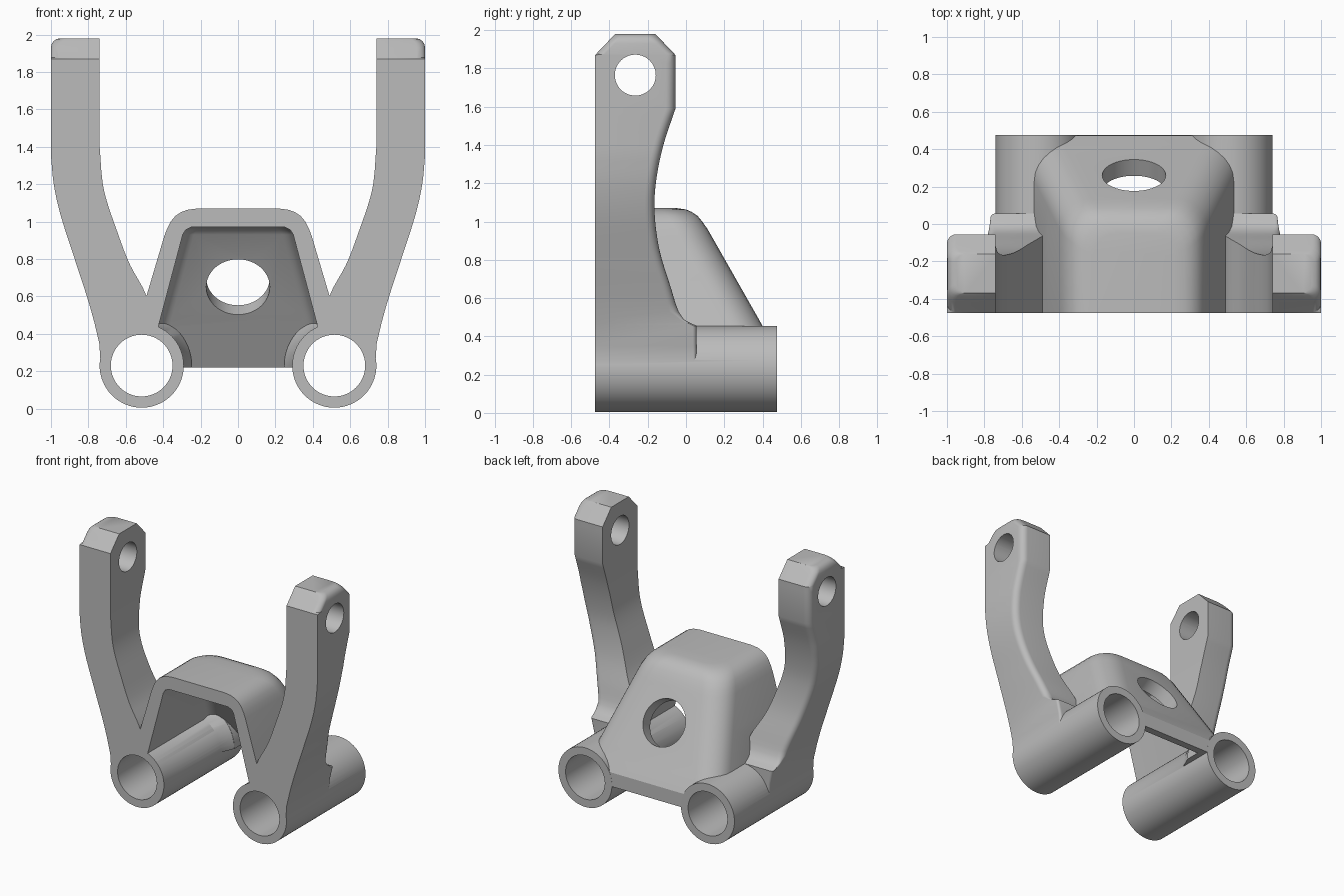
import bpy, bmesh, math
from mathutils import Vector

cube = bpy.data.objects.get("Cube")
if cube:
    bpy.data.objects.remove(cube, do_unlink=True)

grey = bpy.data.materials.new("plain grey")
grey.use_nodes = True
COLOUR = (0.5, 0.5, 0.5, 1)
grey.diffuse_color = COLOUR
grey.node_tree.nodes["Principled BSDF"].inputs["Base Color"].default_value = COLOUR

FRONT, BACK = -0.475, 0.475


def make_object(name, bm):
    bmesh.ops.remove_doubles(bm, verts=bm.verts, dist=1e-5)
    bmesh.ops.recalc_face_normals(bm, faces=bm.faces)
    mesh = bpy.data.meshes.new(name)
    bm.to_mesh(mesh)
    bm.free()
    mesh.materials.append(grey)
    obj = bpy.data.objects.new(name, mesh)
    bpy.context.collection.objects.link(obj)
    return obj


def section(z, x0, x1, y0, y1, radii, steps=6):
    """Rounded rectangle; radii go round from the (x0, y0) corner."""
    corners = [(x0, y0, 1, 1), (x1, y0, -1, 1), (x1, y1, -1, -1), (x0, y1, 1, -1)]
    ring = []
    for i, ((x, y, sx, sy), r) in enumerate(zip(corners, radii)):
        for k in range(steps + 1):
            a = math.pi * (1 + i / 2) + math.pi / 2 * k / steps
            ring.append((x + sx * r + r * math.cos(a), y + sy * r + r * math.sin(a), z))
    return ring


def loft(name, rings):
    bm = bmesh.new()
    rows = [[bm.verts.new(p) for p in ring] for ring in rings]
    for a, b in zip(rows, rows[1:]):
        for i in range(len(a)):
            j = (i + 1) % len(a)
            bm.faces.new((a[i], a[j], b[j], b[i]))
    bm.faces.new(rows[0])
    bm.faces.new(rows[-1])
    return make_object(name, bm)


def cylinder(name, centre, axis, r1, r2, depth, segments=64):
    bm = bmesh.new()
    bmesh.ops.create_cone(bm, cap_ends=True, segments=segments,
                          radius1=r1, radius2=r2, depth=depth)
    turn = Vector(axis).to_track_quat("Z", "Y").to_matrix()
    for v in bm.verts:
        v.co = turn @ v.co + Vector(centre)
    return make_object(name, bm)


def combine(target, other, operation):
    mod = target.modifiers.new("combine", "BOOLEAN")
    mod.operation, mod.object, mod.solver = operation, other, "EXACT"
    bpy.context.view_layer.objects.active = target
    bpy.ops.object.modifier_apply(modifier=mod.name)
    bpy.data.objects.remove(other, do_unlink=True)


def smooth(points, z):
    """Smooth curve through (z, value) points, constant past the ends."""
    if z <= points[0][0]:
        return points[0][1]
    if z >= points[-1][0]:
        return points[-1][1]

    def slope(i):
        a, b = points[max(i - 1, 0)], points[min(i + 1, len(points) - 1)]
        return (b[1] - a[1]) / (b[0] - a[0])
    i = max(k for k, p in enumerate(points) if p[0] <= z)
    (za, va), (zb, vb) = points[i], points[i + 1]
    h = zb - za
    t = (z - za) / h
    return (va * (1 + 2 * t) * (1 - t) ** 2 + vb * t * t * (3 - 2 * t)
            + h * slope(i) * t * (1 - t) ** 2 + h * slope(i + 1) * t * t * (t - 1))


# Sloped housing, hollow underneath and open at the front
def wall(z):
    return 0.49 + 0.297 * (0.6 - z)


def slope_y(z):
    return min(BACK, 0.4 + (0.455 - z) / 1.76)


levels = [(z, wall(z), slope_y(z), 0.17) for z in (0.22, 0.325, 0.455, 0.7, 0.92)]
levels += [(0.96, 0.38, 0.113, 0.165), (1.0, 0.36, 0.085, 0.16), (1.03, 0.335, 0.06, 0.155),
           (1.05, 0.305, 0.03, 0.15), (1.063, 0.27, 0.0, 0.14), (1.07, 0.215, -0.05, 0.12)]
bracket = loft("bracket", [section(z, -w, w, FRONT, y, (0, 0, r, r)) for z, w, y, r in levels])

hollow_levels = [(z, 0.415 + 0.266 * (0.48 - z), 0.285 + (0.455 - z) / 1.76)
                 for z in (0.1, 0.5, 0.93)]
hollow_levels += [(0.955, 0.28, -0.005), (0.97, 0.25, -0.04)]
hollow = loft("hollow_cutter", [section(z, -w, w, -0.6, y, (0, 0, 0.06, 0.06))
                                for z, w, y in hollow_levels])
# Flared collars stay where the tubes meet the back wall
for side in (-1, 1):
    x = side * 0.515
    combine(hollow, cylinder("flare", (x, 0.25, 0.23), (0, 1, 0), 0.22, 0.27, 0.12), "DIFFERENCE")
    combine(hollow, cylinder("collar", (x, 0.5, 0.23), (0, 1, 0), 0.27, 0.27, 0.39), "DIFFERENCE")
combine(bracket, hollow, "DIFFERENCE")

# Round window square to the sloped back
combine(bracket, cylinder("window_cutter", (0, 0.26, 0.70), (0, math.cos(math.pi / 6), 0.5),
                          0.17, 0.17, 0.5), "DIFFERENCE")

# Arm outlines by height
OUTER = [(0.25, 0.735), (0.32, 0.736), (0.54, 0.79), (0.79, 0.87), (1.04, 0.95),
         (1.2, 0.985), (1.35, 1.0)]
INNER = [(0.25, 0.5), (0.45, 0.475), (0.6, 0.489), (0.77, 0.578), (0.93, 0.64),
         (1.17, 0.717), (1.4, 0.74)]
REAR = [(0.455, 0.055), (0.49, -0.013), (0.56, -0.05), (0.644, -0.076), (0.853, -0.139),
        (1.06, -0.165), (1.22, -0.155), (1.4, -0.118), (1.59, -0.055)]


def arm_section(z, side):
    x0, x1 = smooth(INNER, z), smooth(OUTER, z)
    t = max(0, z - 1.87) / 0.11
    y0, y1 = FRONT + 0.105 * t, smooth(REAR, z) - 0.105 * t
    if z > 1.93:
        x1 -= 0.05 - math.sqrt(max(0, 0.05 ** 2 - (z - 1.93) ** 2))
    front_r = 0.045 if z > 1.871 else 0
    rear_r = 0.05 if z > 0.5 else 0.02
    ring = section(z, x0, x1, y0, y1, (0, front_r, rear_r, 0))
    return [(side * x, y, h) for x, y, h in ring]


heights = [0.25, 0.35, 0.455, 0.465, 0.475]
heights += [0.49 + 1.1 * i / 28 for i in range(29)]
heights += [1.83, 1.87, 1.876, 1.93, 1.95, 1.965, 1.975, 1.98]

# Arms with pivot holes, and the lower tubes
for side in (-1, 1):
    arm = loft("arm", [arm_section(z, side) for z in heights])
    combine(arm, cylinder("pivot_cutter", (side * 0.87, -0.265, 1.765), (1, 0, 0),
                          0.107, 0.107, 0.6, 48), "DIFFERENCE")
    combine(bracket, arm, "UNION")
    combine(bracket, cylinder("tube", (side * 0.515, 0, 0.23), (0, 1, 0),
                              0.225, 0.225, BACK - FRONT), "UNION")
for side in (-1, 1):
    combine(bracket, cylinder("bore_cutter", (side * 0.515, 0, 0.23), (0, 1, 0),
                              0.165, 0.165, 1.4), "DIFFERENCE")

bpy.ops.object.select_all(action="DESELECT")
bracket.select_set(True)
bpy.context.view_layer.objects.active = bracket
bpy.ops.object.shade_smooth_by_angle(angle=math.radians(28))
